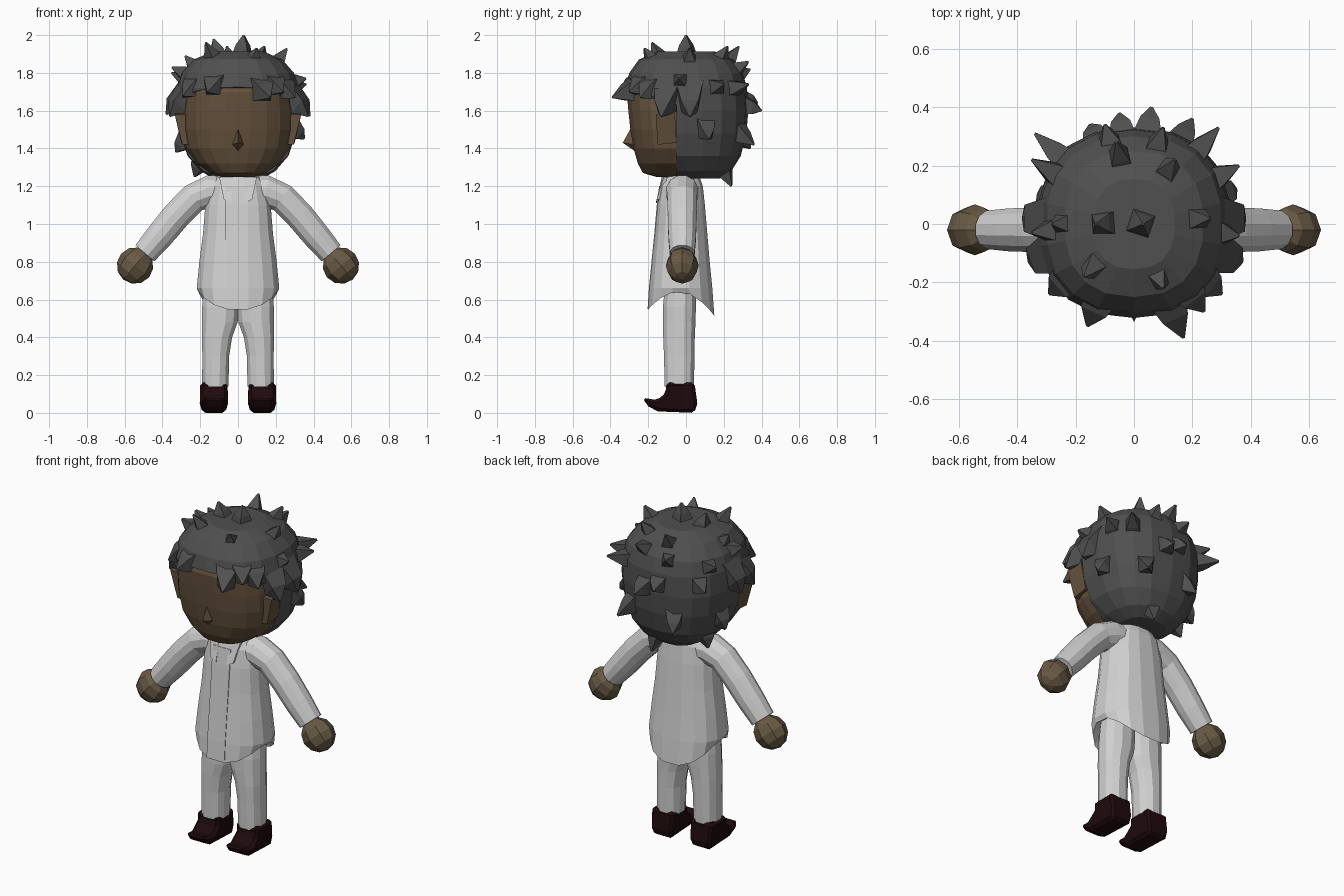
import bpy, bmesh
from math import sin, cos, pi, copysign
from mathutils import Vector

cube = bpy.data.objects.get("Cube")
if cube:
    bpy.data.objects.remove(cube, do_unlink=True)


def material(name, rgb):
    m = bpy.data.materials.new(name)
    m.use_nodes = True
    m.diffuse_color = (*rgb, 1)
    bsdf = next(n for n in m.node_tree.nodes if n.type == 'BSDF_PRINCIPLED')
    bsdf.inputs["Base Color"].default_value = (*rgb, 1)
    return m


HAIR = material("dark grey hair", (.08, .08, .08))
FACE = material("brown face skin", (.13, .084, .046))
HAND = material("brown hand skin", (.14, .102, .058))
CLOTH = material("pale grey cloth", (.64, .64, .64))
SHOE = material("dark maroon leather", (.014, .003, .004))


def finish(bm, name, mat):
    """Turn a bmesh into a flat shaded object."""
    bmesh.ops.recalc_face_normals(bm, faces=bm.faces)
    mesh = bpy.data.meshes.new(name)
    bm.to_mesh(mesh)
    bm.free()
    mesh.materials.append(mat)
    ob = bpy.data.objects.new(name, mesh)
    bpy.context.collection.objects.link(ob)
    return ob


def skin_rings(bm, rings):
    """Bridge rings of points and cap both ends."""
    rings = [[bm.verts.new(p) for p in ring] for ring in rings]
    n = len(rings[0])
    for a, b in zip(rings, rings[1:]):
        for i in range(n):
            j = (i + 1) % n
            bm.faces.new((a[i], a[j], b[j], b[i]))
    bm.faces.new(rings[0])
    bm.faces.new(rings[-1])
    return rings


def loft(bm, rows, n=16, power=2.4):
    """Rows of (z, y centre, x radius, y radius), as rounded boxes."""
    def curve(v):
        return copysign(abs(v) ** (2 / power), v)
    angles = [(i + .5) * 2 * pi / n for i in range(n)]
    return skin_rings(bm, [[(rx * curve(cos(a)), cy + ry * curve(sin(a)), z)
                            for a in angles] for z, cy, rx, ry in rows])


def tube(bm, points, radii, n):
    """Tapered tube along a path."""
    pts = [Vector(p) for p in points]
    rings = []
    for i, (p, r) in enumerate(zip(pts, radii)):
        d = pts[min(i + 1, len(pts) - 1)] - pts[max(i - 1, 0)]
        q = d.to_track_quat('Z', 'Y')
        rings.append([p + q @ Vector((r * cos(a), r * sin(a), 0))
                      for a in ((k + .5) * 2 * pi / n for k in range(n))])
    skin_rings(bm, rings)


def prism(bm, outline, depth):
    """Extrude a closed outline by a vector."""
    d = Vector(depth)
    skin_rings(bm, [[Vector(p) for p in outline], [Vector(p) + d for p in outline]])


# Face
bm = bmesh.new()
loft(bm, [(1.25, -.06, .09, .1), (1.27, -.06, .15, .17), (1.32, -.05, .222, .207),
          (1.4, -.05, .278, .23), (1.5, -.05, .298, .247), (1.6, -.05, .298, .258),
          (1.7, -.05, .285, .266), (1.78, -.04, .25, .25)], 20)
finish(bm, "face", FACE)

# Nose
bm = bmesh.new()
left, right, top, tip, base = [bm.verts.new(p) for p in (
    (.036, -.27, 1.42), (-.036, -.27, 1.42), (0, -.285, 1.52), (0, -.335, 1.43), (0, -.27, 1.385))]
for f in ((left, tip, top), (right, top, tip), (left, base, tip), (right, tip, base),
          (left, top, right, base)):
    bm.faces.new(f)
finish(bm, "nose", FACE)

# Ears
for side, label in ((1, "left"), (-1, "right")):
    bm = bmesh.new()
    prism(bm, [(side * x, y, z) for x, y, z in (
        (.335, -.16, 1.58), (.325, -.06, 1.61), (.3, -.05, 1.43), (.295, -.15, 1.42))],
        (-side * .06, 0, 0))
    finish(bm, label + "_ear", FACE)

# Hair shell with an opening for the face
bm = bmesh.new()
loft(bm, [(1.24, .06, .13, .12), (1.28, .05, .2, .19), (1.36, .03, .27, .26),
          (1.48, .02, .312, .3), (1.6, .01, .33, .32), (1.72, 0, .325, .323),
          (1.8, 0, .3, .3), (1.87, 0, .238, .25), (1.912, 0, .14, .155)], 18)
back_edge = (Vector((0, -.05, 1.6)), Vector((0, 1, 0)))
brow_edge = (Vector((0, -.05, 1.63)), Vector((0, .35, 1)))
for co, no in (back_edge, brow_edge):
    bmesh.ops.bisect_plane(bm, geom=bm.verts[:] + bm.edges[:] + bm.faces[:],
                           plane_co=co, plane_no=no)
opening = [f for f in bm.faces if all(
    (f.calc_center_median() - co).dot(no) < 0 for co, no in (back_edge, brow_edge))]
bmesh.ops.delete(bm, geom=opening, context='FACES')
shell = finish(bm, "hair_shell", HAIR)
solid = shell.modifiers.new("thickness", 'SOLIDIFY')
solid.thickness = .035
solid.offset = -1

# Hair locks: tips grouped by how far above the tip the root sits
CENTRE = Vector((0, .01, 1.58))
RADII = Vector((.315, .31, .32))


def on_scalp(p):
    """Project a point towards the head centre onto the scalp."""
    d = p - CENTRE
    return CENTRE + d / Vector(a / b for a, b in zip(d, RADII)).length


def lock(bm, tip, width, lift):
    tip = Vector(tip)
    up = Vector((0, 0, lift))
    root = on_scalp(tip + up)
    mid = on_scalp(tip + up * .5).lerp(tip, .35)
    mid += (mid - CENTRE).normalized() * .012
    tube(bm, (CENTRE.lerp(root, .9), mid, tip), (width, width * .62, .006), 4)


crown = [(.03, 0, 2), (-.13, 0, 1.98), (-.06, .28, 1.94), (.14, .22, 1.94), (.26, .02, 1.93),
         (.1, -.22, 1.93), (-.17, -.18, 1.96), (-.28, 0, 1.89)]
fringe = [(.38, .02, 1.57), (.37, -.13, 1.57), (.3, -.24, 1.67), (.17, -.39, 1.67),
          (-.16, -.35, 1.7), (-.29, -.24, 1.68), (-.36, -.13, 1.57), (-.38, .02, 1.58),
          (.24, -.3, 1.7)]
nape = [(.36, .2, 1.74), (-.35, .22, 1.8), (-.34, .31, 1.68), (-.05, .38, 1.64), (.06, .4, 1.6),
        (.2, .36, 1.42), (.29, .33, 1.74), (.35, .12, 1.45), (-.33, .1, 1.38), (-.23, .12, 1.25),
        (.06, .24, 1.2), (-.1, .34, 1.82), (.1, .33, 1.86), (-.15, .34, 1.4), (.36, -.04, 1.77),
        (-.35, -.03, 1.83)]
bm = bmesh.new()
for tips, width, lift in ((crown, .07, 0), (fringe, .105, .2), (nape, .075, .06)):
    for t in tips:
        lock(bm, t, width, lift)
finish(bm, "hair_locks", HAIR)

# Shirt with a hem that dips at front and back
body = [(.66, -.025, .17, .13), (.57, -.025, .208, .178), (.66, -.027, .222, .169),
        (.8, -.027, .208, .155), (.95, -.026, .188, .141), (1.1, -.026, .176, .128),
        (1.2, -.025, .155, .116), (1.245, -.025, .122, .1), (1.27, -.025, .08, .07)]
bm = bmesh.new()
hem = loft(bm, body)[1]
for v in hem:
    dy = (v.co.y + .025) / .178
    v.co.z = .645 - .1 * dy * dy - max(dy, 0) * .035
finish(bm, "shirt", CLOTH)

# Front placket, following the shirt front
bm = bmesh.new()
front = [(z - (.02 if i == 0 else 0), cy - ry * .985 - .003)
         for i, (z, cy, rx, ry) in enumerate(body[1:7])]
columns = [[bm.verts.new((x, y, z)) for z, y in front] for x in (-.065, .052)]
for i in range(len(front) - 1):
    bm.faces.new((columns[0][i], columns[1][i], columns[1][i + 1], columns[0][i + 1]))
placket = finish(bm, "placket", CLOTH)
placket.modifiers.new("thickness", 'SOLIDIFY').thickness = .008

# Collar flaps and neck
for side, label in ((1, "left"), (-1, "right")):
    bm = bmesh.new()
    prism(bm, [(side * x, y, z) for x, y, z in (
        (.03, -.128, 1.25), (.1, -.118, 1.25), (.075, -.155, 1.13), (.035, -.16, 1.11))],
        (0, .02, 0))
    finish(bm, label + "_collar", CLOTH)
bm = bmesh.new()
loft(bm, [(1.2, -.03, .07, .07), (1.3, -.03, .06, .06)], 10, 2)
finish(bm, "neck_band", CLOTH)

for side, label in ((1, "left"), (-1, "right")):
    # Sleeve
    bm = bmesh.new()
    path = [(.06, 1.17), (.15, 1.172), (.235, 1.137), (.33, 1.04), (.415, .937), (.493, .845)]
    tube(bm, [(side * x, -.02, z) for x, z in path], (.09, .088, .081, .079, .076, .068), 12)
    finish(bm, label + "_sleeve", CLOTH)

    # Hand
    bm = bmesh.new()
    bmesh.ops.create_uvsphere(bm, u_segments=8, v_segments=6, radius=.097)
    for v in bm.verts:
        v.co.y *= .9
    hand = finish(bm, label + "_hand", HAND)
    hand.location = (side * .545, -.02, .78)
    hand.rotation_euler.y = -side * .7

    # Trouser leg
    bm = bmesh.new()
    legs = [(.14, -.035, .072, .08, .12), (.3, -.036, .073, .083, .118),
            (.4, -.037, .082, .086, .111), (.48, -.036, .097, .089, .096),
            (.56, -.035, .1, .09, .093), (.66, -.03, .095, .085, .09)]
    rings = loft(bm, [r[:4] for r in legs], 12, 2.3)
    for ring, row in zip(rings, legs):
        for v in ring:
            v.co.x = side * (v.co.x + row[4])
    finish(bm, label + "_trouser_leg", CLOTH)

    # Shoe with an upturned toe, narrower towards the sole and tip
    bm = bmesh.new()
    profile = [(-.105, .16), (-.105, .11), (-.15, .068), (-.232, .08), (-.2, .035),
               (-.15, .008), (.045, 0), (.06, .05), (.045, .16)]
    prism(bm, [(side * .055, y, z) for y, z in profile], (side * .145, 0, 0))
    for v in bm.verts:
        if v.co.z < .04 or v.co.y < -.2:
            v.co.x = side * .128 + (v.co.x - side * .128) * .85
    shoe = finish(bm, label + "_shoe", SHOE)
    bevel = shoe.modifiers.new("soft edges", 'BEVEL')
    bevel.width = .016
    bevel.segments = 1
